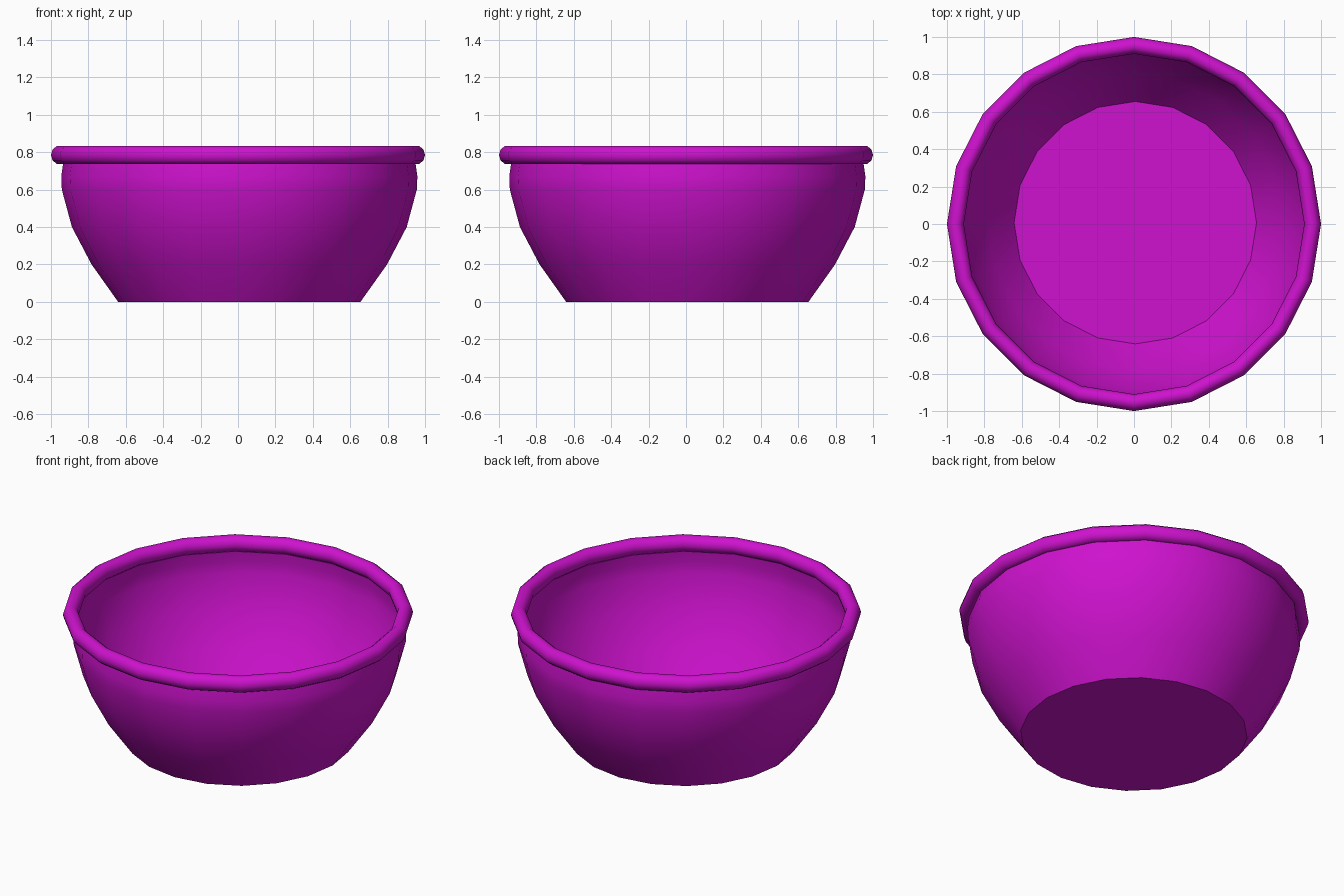
import bpy
from math import cos, sin, pi, radians

if "Cube" in bpy.data.objects:
    bpy.data.objects.remove(bpy.data.objects["Cube"])

SIDES = 20

mat = bpy.data.materials.new("magenta")
mat.diffuse_color = (0.62, 0.006, 0.62, 1)
mat.use_nodes = True
mat.node_tree.nodes["Principled BSDF"].inputs["Base Color"].default_value = mat.diffuse_color


def lathe(name, profile, closed=False, cap=False, offset=(0, 0)):
    """Revolve an (r, z) profile around z into SIDES segments."""
    n = len(profile)
    verts = [(r * cos(2 * pi * s / SIDES) + offset[0],
              r * sin(2 * pi * s / SIDES) + offset[1], z)
             for s in range(SIDES) for r, z in profile]
    faces = []
    for s in range(SIDES):
        a, b = s * n, (s + 1) % SIDES * n
        for i in range(n if closed else n - 1):
            j = (i + 1) % n
            faces.append((a + i, b + i, b + j, a + j))
    if cap:
        faces.append([s * n for s in reversed(range(SIDES))])
    mesh = bpy.data.meshes.new(name)
    mesh.from_pydata(verts, [], faces)
    mesh.materials.append(mat)
    obj = bpy.data.objects.new(name, mesh)
    bpy.context.collection.objects.link(obj)
    bpy.ops.object.select_all(action='DESELECT')
    obj.select_set(True)
    bpy.context.view_layer.objects.active = obj
    bpy.ops.object.shade_smooth_by_angle(angle=radians(40))
    return obj


# Thin bowl wall with a flat floor, sitting a touch off the rim's centre
lathe("bowl_body",
      [(0.648, 0), (0.79, 0.2), (0.895, 0.4), (0.949, 0.6),
       (0.952, 0.67), (0.942, 0.74), (0.938, 0.785)],
      cap=True, offset=(0.007, 0.007))

# Rounded rim
R, TUBE_R, TUBE_Z, STEPS = 0.955, 0.045, 0.05, 10
lathe("rim",
      [(R + TUBE_R * cos(2 * pi * k / STEPS), 0.785 + TUBE_Z * sin(2 * pi * k / STEPS))
       for k in range(STEPS)], closed=True)
